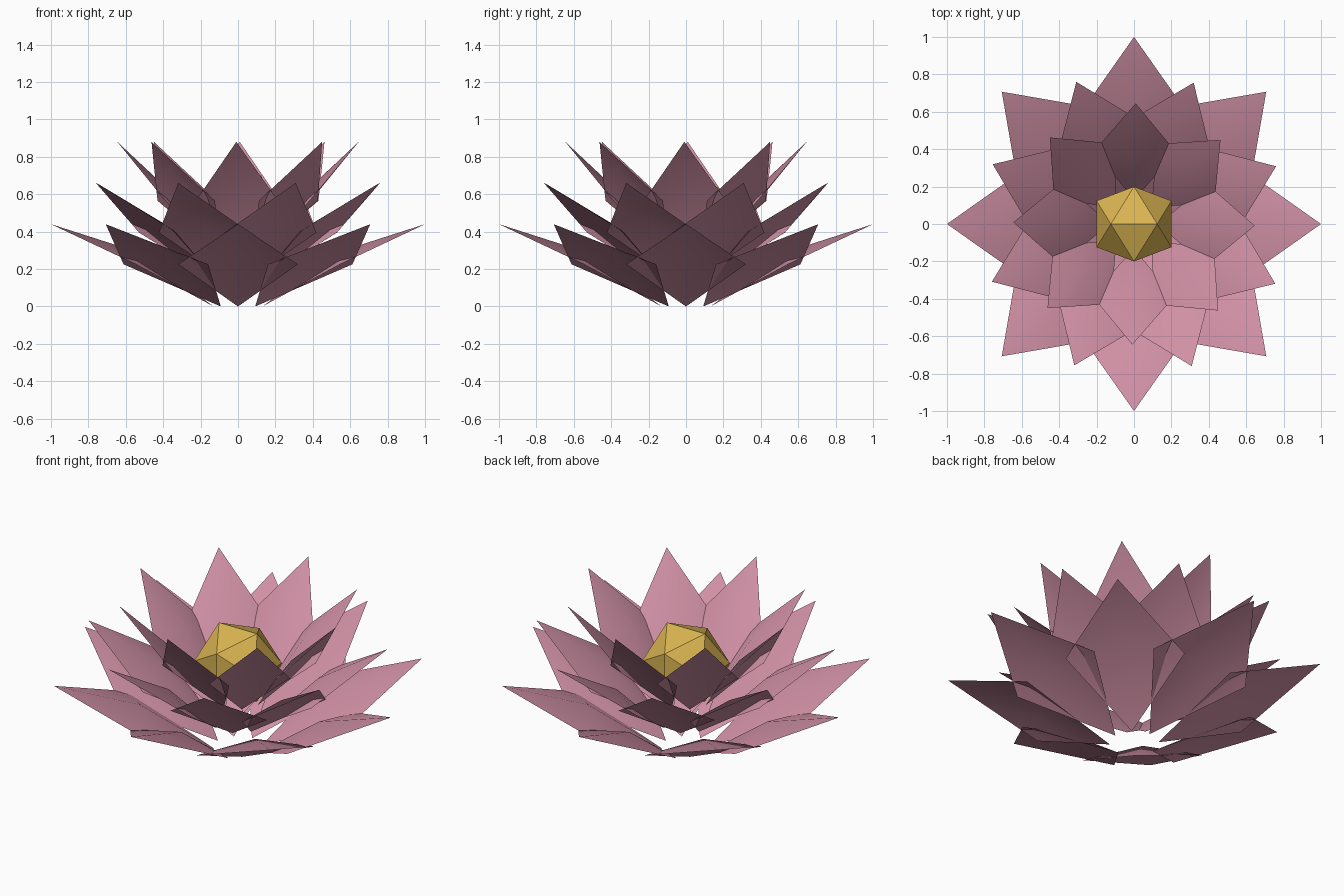
import bpy, bmesh
from math import pi, radians, atan2, hypot
from mathutils import Matrix, Vector

cube = bpy.data.objects.get("Cube")
if cube:
    bpy.data.objects.remove(cube, do_unlink=True)


def material(name, rgb):
    mat = bpy.data.materials.new(name)
    mat.use_nodes = True
    mat.diffuse_color = (*rgb, 1)
    mat.node_tree.nodes["Principled BSDF"].inputs["Base Color"].default_value = (*rgb, 1)
    return mat


def add_object(name, bm, mat):
    mesh = bpy.data.meshes.new(name)
    bm.to_mesh(mesh)
    bm.free()
    mesh.materials.append(mat)
    obj = bpy.data.objects.new(name, mesh)
    bpy.context.collection.objects.link(obj)
    return obj


def add_petal(bm, base, tip, half_width, bow, turn):
    """Ridged kite: base and tip are (radius, height), turn is the heading."""
    run, rise = tip[0] - base[0], tip[1] - base[1]
    length = hypot(run, rise)
    place = (Matrix.Rotation(turn, 4, "Z")
             @ Matrix.Translation((base[0], 0, base[1]))
             @ Matrix.Rotation(-atan2(rise, run), 4, "Y"))

    def vert(along, side, lift):
        return bm.verts.new(place @ Vector((along * length, side * half_width, lift * length)))

    root, ridge, point = vert(0, 0, 0), vert(0.5, 0, bow), vert(1, 0, 0)
    left, right = (vert(0.485, s, bow - 0.066) for s in (1, -1))
    for tri in ((root, ridge, left), (left, ridge, point),
                (root, right, ridge), (right, point, ridge)):
        bm.faces.new(tri)


pink = material("petal pink", (0.63, 0.28, 0.375))
gold = material("centre gold", (0.71, 0.465, 0.085))

# Three rings of eight petals: name, base height, tip, half width, bow, heading offset
rings = (
    ("outer_petals", 0.0, (1.0, 0.44), 0.32, 0.08, 0),
    ("middle_petals", 0.14, (0.82, 0.66), 0.265, 0.07, 22.1),
    ("inner_petals", 0.28, (0.645, 0.88), 0.22, 0.055, -0.8),
)
for name, height, tip, half_width, bow, offset in rings:
    bm = bmesh.new()
    for i in range(8):
        add_petal(bm, (0.13, height), tip, half_width, bow, i * pi / 4 + radians(offset))
    for face in bm.faces:
        face.normal_update()
        if face.normal.z < 0:
            face.normal_flip()
    ring = add_object(name, bm, pink)
    bpy.ops.object.select_all(action="DESELECT")
    ring.select_set(True)
    bpy.context.view_layer.objects.active = ring
    bpy.ops.object.shade_smooth_by_angle(angle=radians(30))

# Faceted centre: icosahedron resting with an edge uppermost
a, b = 0.124, 0.2
bm = bmesh.new()
for s in (a, -a):
    for t in (b, -b):
        for co in ((s, 0, t), (t, s, 0), (0, t, s)):
            bm.verts.new(co)
bmesh.ops.convex_hull(bm, input=bm.verts)
bmesh.ops.recalc_face_normals(bm, faces=bm.faces)
centre = add_object("flower_centre", bm, gold)
centre.location.z = 0.5
